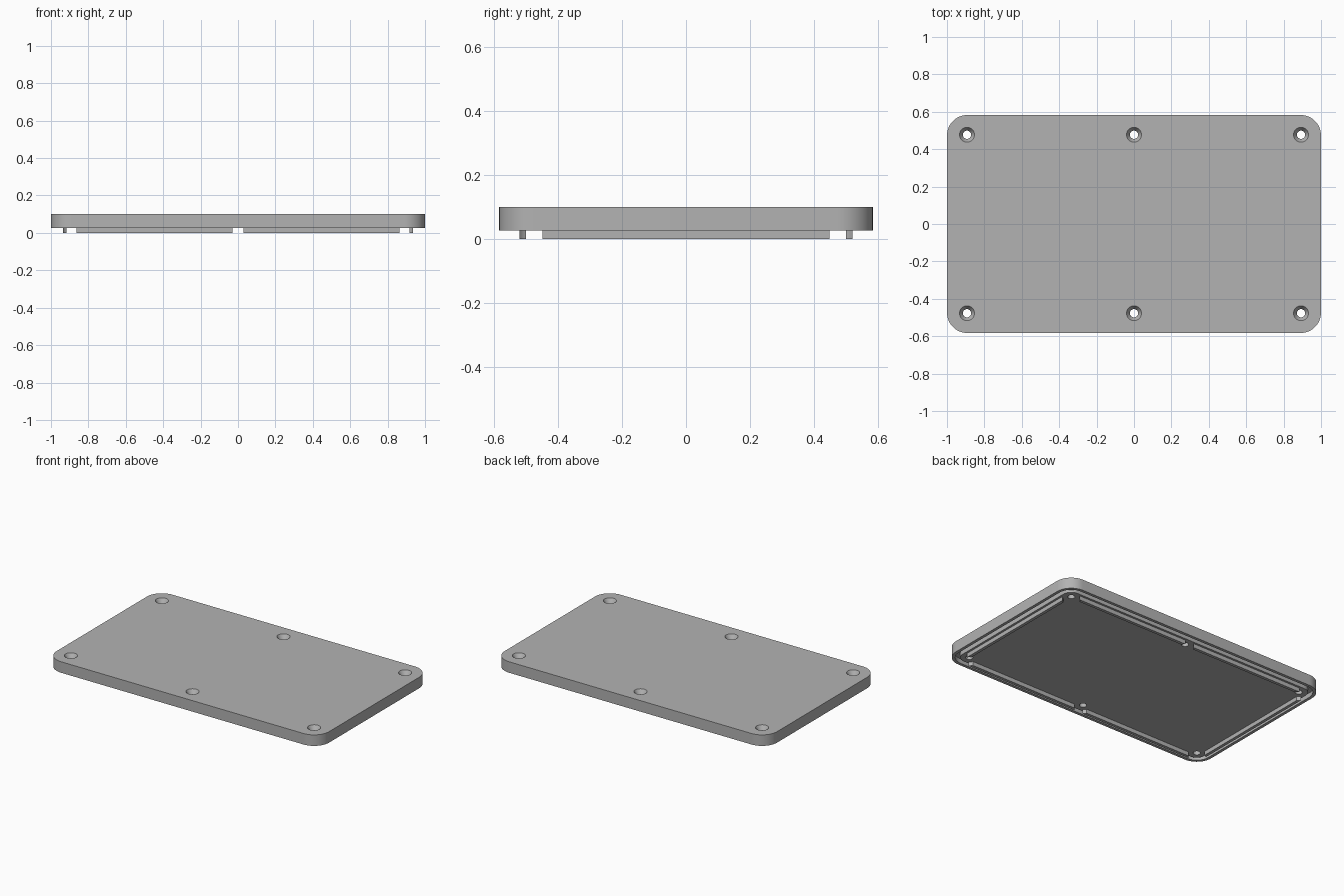
import bpy, bmesh
from math import cos, sin, pi

if "Cube" in bpy.data.objects:
    bpy.data.objects.remove(bpy.data.objects["Cube"], do_unlink=True)

HALF_X, HALF_Y, CORNER = 1.0, 0.583, 0.11
RIM_Z, TOP_Z = 0.027, 0.1
SCREWS = [(x, y) for x in (-0.893, 0, 0.893) for y in (-0.477, 0.477)]

grey = bpy.data.materials.new("plain grey")
grey.use_nodes = True
grey.diffuse_color = (0.45, 0.45, 0.45, 1)
grey.node_tree.nodes["Principled BSDF"].inputs["Base Color"].default_value = grey.diffuse_color


def rounded_rect(inset, steps=12):
    """Outline of the lid moved inwards by inset."""
    r = max(CORNER - inset, 0.02)
    cx, cy = HALF_X - inset - r, HALF_Y - inset - r
    pts = []
    for q, (sx, sy) in enumerate([(1, 1), (-1, 1), (-1, -1), (1, -1)]):
        for i in range(steps + 1):
            a = (q + i / steps) * pi / 2
            pts.append((sx * cx + r * cos(a), sy * cy + r * sin(a)))
    return pts


def circle(centre, r, n=32):
    return [(centre[0] + r * cos(2 * pi * i / n), centre[1] + r * sin(2 * pi * i / n))
            for i in range(n)]


def loft(name, loops, ring=False):
    """Skin a list of (outline, z) loops; cap the ends or join them as a ring."""
    bm = bmesh.new()
    rows = [[bm.verts.new((x, y, z)) for x, y in pts] for pts, z in loops]
    pairs = list(zip(rows, rows[1:]))
    if ring:
        pairs.append((rows[-1], rows[0]))
    else:
        bm.faces.new(rows[0][::-1])
        bm.faces.new(rows[-1])
    for a, b in pairs:
        for i in range(len(a)):
            j = (i + 1) % len(a)
            bm.faces.new((a[i], a[j], b[j], b[i]))
    bmesh.ops.recalc_face_normals(bm, faces=bm.faces)
    mesh = bpy.data.meshes.new(name)
    bm.to_mesh(mesh)
    bm.free()
    mesh.materials.append(grey)
    obj = bpy.data.objects.new(name, mesh)
    bpy.context.collection.objects.link(obj)
    return obj


def frame(name, outer, inner, z0, z1):
    """Rectangular band between two insets."""
    a, b = rounded_rect(outer), rounded_rect(inner)
    return loft(name, [(a, z0), (a, z1), (b, z1), (b, z0)], ring=True)


def select_only(obj):
    bpy.ops.object.select_all(action='DESELECT')
    obj.select_set(True)
    bpy.context.view_layer.objects.active = obj


def cut(obj, cutter):
    """Subtract the cutter and discard it."""
    cutter.hide_render = True
    mod = obj.modifiers.new("cut", 'BOOLEAN')
    mod.operation, mod.solver, mod.object = 'DIFFERENCE', 'EXACT', cutter
    select_only(obj)
    bpy.ops.object.modifier_apply(modifier=mod.name)
    bpy.data.objects.remove(cutter, do_unlink=True)


# Lid plate with a seal groove in its underside
outline = rounded_rect(0)
lid = loft("lid_plate", [(outline, RIM_Z), (outline, TOP_Z)])
cut(lid, frame("groove_cutter", 0.02, 0.05, 0, RIM_Z + 0.03))

# Locating lip just inside the groove
lip = frame("locating_lip", 0.064, 0.084, 0, RIM_Z + 0.002)

# Countersunk screw holes, and round clearances in the lip
for p in SCREWS:
    small, wide = circle(p, 0.022), circle(p, 0.04)
    cut(lid, loft("screw_cutter", [(small, -0.1), (small, 0.072),
                                   (wide, TOP_Z), (wide, 0.2)]))
    gap = circle(p, 0.052)
    cut(lip, loft("clearance_cutter", [(gap, -0.1), (gap, 0.2)]))

for obj in (lid, lip):
    select_only(obj)
    bpy.ops.object.shade_smooth_by_angle(angle=pi / 6)
